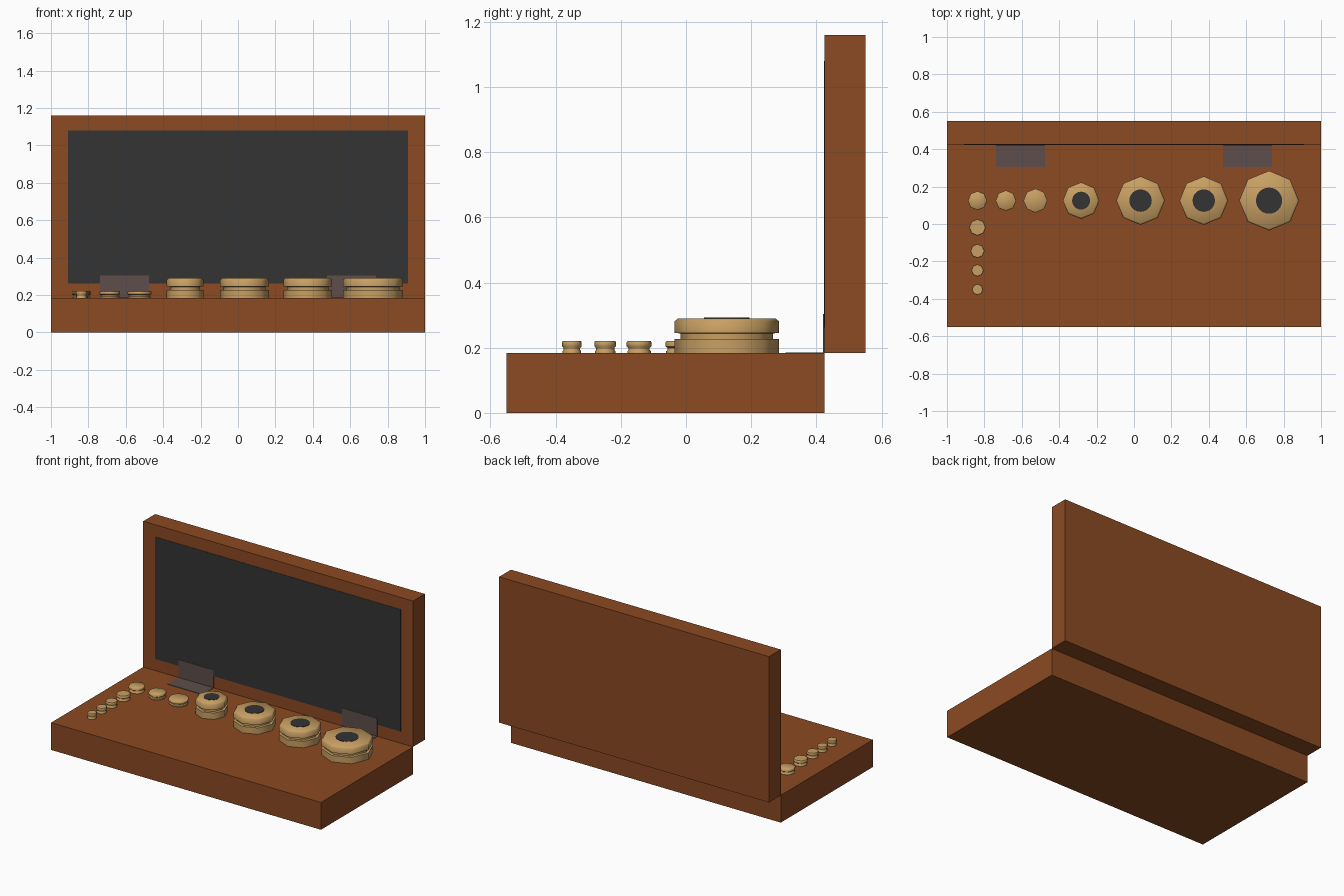
import bpy, bmesh, math

if "Cube" in bpy.data.objects:
    bpy.data.objects.remove(bpy.data.objects["Cube"])


def material(name, rgb):
    m = bpy.data.materials.new(name)
    m.diffuse_color = (*rgb, 1)
    m.use_nodes = True
    m.node_tree.nodes["Principled BSDF"].inputs["Base Color"].default_value = m.diffuse_color
    return m


WOOD = material("brown wood", (0.258, 0.069, 0.016))
DARK = material("dark grey lining", (0.033, 0.033, 0.033))
BRASS = material("brass", (0.58, 0.35, 0.125))
HINGE = material("grey brown metal", (0.109, 0.076, 0.069))


def finish(bm, name, mat):
    bmesh.ops.recalc_face_normals(bm, faces=bm.faces)
    me = bpy.data.meshes.new(name)
    bm.to_mesh(me)
    bm.free()
    me.materials.append(mat)
    ob = bpy.data.objects.new(name, me)
    bpy.context.collection.objects.link(ob)
    return ob


def box(name, lo, hi, mat):
    bm = bmesh.new()
    bmesh.ops.create_cube(bm, size=1)
    for v in bm.verts:
        v.co = [(a + b) / 2 + c * (b - a) for a, b, c in zip(lo, hi, v.co)]
    return finish(bm, name, mat)


def lathe(name, x, y, profile, mat, sides=8):
    bm = bmesh.new()
    rings = []
    for r, z in profile:
        rings.append([bm.verts.new((x + r * math.cos(2 * math.pi * i / sides),
                                    y + r * math.sin(2 * math.pi * i / sides), z))
                      for i in range(sides)])
    for a, b in zip(rings, rings[1:]):
        for i in range(sides):
            j = (i + 1) % sides
            bm.faces.new((a[i], a[j], b[j], b[i])).smooth = True
    bm.faces.new(rings[0])
    bm.faces.new(rings[-1])
    ob = finish(bm, name, mat)
    # keep rims sharp, soften the sides
    bpy.ops.object.select_all(action='DESELECT')
    ob.select_set(True)
    bpy.context.view_layer.objects.active = ob
    bpy.ops.object.shade_smooth_by_angle(angle=math.radians(50))
    return ob


# case base, upright lid and lid lining
TOP = 0.183
box("case_base", (-1, -0.55, 0), (1, 0.425, TOP), WOOD)
box("case_lid", (-1, 0.425, TOP), (1, 0.55, 1.16), WOOD)
box("lid_lining", (-0.91, 0.423, 0.262), (0.91, 0.426, 1.08), DARK)

# two hinges, each a flat leaf and an upright leaf
for side, cx in (("left", -0.607), ("right", 0.607)):
    box(f"hinge_leaf_flat_{side}", (cx - 0.13, 0.305, TOP - 0.001),
        (cx + 0.13, 0.424, TOP + 0.003), HINGE)
    box(f"hinge_leaf_upright_{side}", (cx - 0.13, 0.421, TOP),
        (cx + 0.13, 0.4245, 0.304), HINGE)

# large grooved weights with dark centre discs
for i, (x, r, hole) in enumerate([(-0.283, 0.098, 0.048), (0.035, 0.13, 0.06),
                                  (0.373, 0.13, 0.06), (0.722, 0.16, 0.07)]):
    g = r - 0.018
    lathe(f"large_weight_{i + 1}", x, 0.125,
          [(r, TOP), (r, 0.226), (g, 0.227), (g, 0.244), (r, 0.245),
           (r, 0.281), (r - 0.01, 0.290)], BRASS)
    lathe(f"weight_disc_{i + 1}", x, 0.125,
          [(hole, 0.286), (hole, 0.292)], DARK, 24)

# small weights with a narrow waist
for i, (x, y, r) in enumerate([(-0.527, 0.125, 0.064), (-0.685, 0.125, 0.055),
                               (-0.837, 0.125, 0.051), (-0.837, -0.018, 0.045),
                               (-0.837, -0.144, 0.038), (-0.837, -0.248, 0.033),
                               (-0.837, -0.35, 0.03)]):
    lathe(f"small_weight_{i + 1}", x, y,
          [(r * 0.95, TOP), (r * 0.95, 0.189), (r * 0.85, 0.193), (r * 0.85, 0.199),
           (r, 0.204), (r, 0.217), (r * 0.94, 0.220)], BRASS)
